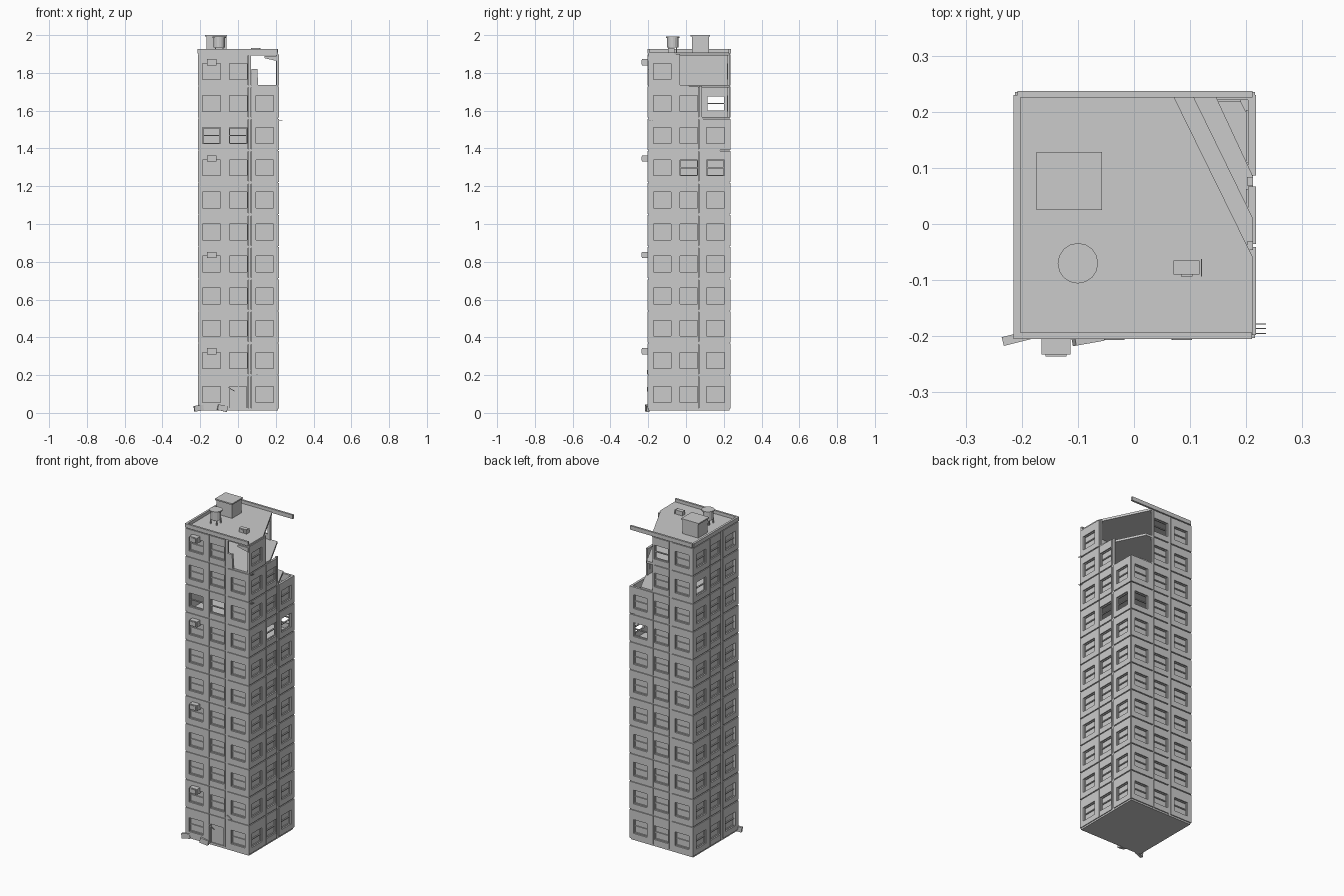
import bpy, bmesh
from math import radians
from mathutils import Matrix, Vector

if "Cube" in bpy.data.objects:
    bpy.data.objects.remove(bpy.data.objects["Cube"])

grey = bpy.data.materials.new("concrete_grey")
grey.use_nodes = True
COLOR = (0.6, 0.6, 0.6, 1)
grey.diffuse_color = COLOR
grey.node_tree.nodes["Principled BSDF"].inputs["Base Color"].default_value = COLOR


def finish(bm, name):
    bmesh.ops.recalc_face_normals(bm, faces=bm.faces)
    mesh = bpy.data.meshes.new(name)
    bm.to_mesh(mesh)
    bm.free()
    mesh.materials.append(grey)
    ob = bpy.data.objects.new(name, mesh)
    bpy.context.collection.objects.link(ob)
    return ob


def box(bm, x0, x1, y0, y1, z0, z1, frame=Matrix()):
    size = Matrix.Diagonal((x1 - x0, y1 - y0, z1 - z0, 1))
    mid = Matrix.Translation(((x0 + x1) / 2, (y0 + y1) / 2, (z0 + z1) / 2))
    bmesh.ops.create_cube(bm, size=1, matrix=frame @ mid @ size)


def single_box(name, *bounds, frame=Matrix()):
    bm = bmesh.new()
    box(bm, *bounds, frame=frame)
    return finish(bm, name)


def prism(name, points, direction):
    bm = bmesh.new()
    face = bm.faces.new([bm.verts.new(p) for p in points])
    ext = bmesh.ops.extrude_face_region(bm, geom=[face], use_keep_orig=True)
    moved = [v for v in ext["geom"] if isinstance(v, bmesh.types.BMVert)]
    bmesh.ops.translate(bm, verts=moved, vec=direction)
    return finish(bm, name)


# Storeys and overall layout
FLOORS = 11
CX, CY, HX, HY = 0.002, 0.016, 0.215, 0.219


def base(i):
    return 0.02 if i == 0 else 0.2 + 0.17 * (i - 1)


# Each side: local x runs along the wall, local y points into the building
def side_frame(angle, half):
    turn = Matrix.Rotation(radians(angle), 4, 'Z')
    return Matrix.Translation((CX, CY, 0)) @ turn @ Matrix.Translation((0, -half, 0))


SIDES = {"front": side_frame(0, HY), "right": side_frame(90, HX),
         "back": side_frame(180, HY), "left": side_frame(270, HX)}
BAYS = [(-0.214, -0.057, -0.142), (-0.052, 0.051, -0.001), (0.07, 0.214, 0.14)]
MULLIONS = [(-0.062, -0.047), (0.053, 0.068)]

# Broken corner: panels that are gone, and windows that lost their glass
MISSING = {("front", 10, 2), ("right", 10, 1), ("right", 10, 2),
           ("right", 9, 2), ("back", 10, 0), ("back", 9, 0)}
OPEN = {("front", 8, 0), ("front", 8, 1), ("right", 7, 1), ("right", 7, 2),
        ("back", 7, 0), ("back", 10, 1), ("left", 9, 0)}
T = 0.014


def panel(bm, side, floor, bay):
    f = SIDES[side]
    u0, u1, c = BAYS[bay]
    z0, z1 = base(floor) + 0.003, base(floor + 1) - 0.003
    door = (side, floor, bay) == ("front", 0, 1)
    w0, w1 = c - 0.047, c + 0.047
    s0, s1 = base(floor) + 0.036, base(floor) + 0.12
    if door:
        w0, w1, s0 = -0.046, 0.044, z0
    # wall around the opening
    box(bm, u0, w0, 0, T, z0, z1, f)
    box(bm, w1, u1, 0, T, z0, z1, f)
    box(bm, w0, w1, 0, T, s1, z1, f)
    if door:
        box(bm, w0, w1, 0.01, 0.016, s0, s1, f)
        box(bm, -0.003, 0.003, 0.007, 0.012, s0, s1, f)
        return
    box(bm, w0, w1, 0, T, z0, s0, f)
    # sash frame and panes
    mid = (s0 + s1) / 2
    box(bm, w0, w1, 0.008, 0.016, mid - 0.003, mid + 0.003, f)
    for a in (w0, w1 - 0.004):
        box(bm, a, a + 0.004, 0.008, 0.016, s0, s1, f)
    for a in (s0, s1 - 0.004):
        box(bm, w0, w1, 0.008, 0.016, a, a + 0.004, f)
    if (side, floor, bay) not in OPEN:
        box(bm, w0, w1, 0.014, 0.017, s0, s1, f)


# Panel walls with recessed strips between the bays
for side, f in SIDES.items():
    walls, strips = bmesh.new(), bmesh.new()
    for floor in range(FLOORS):
        present = [(side, floor, b) not in MISSING for b in range(3)]
        for bay in range(3):
            if present[bay]:
                panel(walls, side, floor, bay)
        for g, (a, b) in enumerate(MULLIONS):
            if present[g] or present[g + 1]:
                box(strips, a, b, 0.005, 0.016, base(floor), base(floor + 1), f)
    finish(walls, side + "_wall_panels")
    finish(strips, side + "_wall_strips")

# Floor slabs, the upper ones broken off along a diagonal
X0, X1, Y0, Y1 = -0.208, 0.212, -0.198, 0.229
CUTS = {11: (0.07, -0.06), 10: (0.105, 0.01), 9: (0.145, 0.085), 8: (0.185, 0.175)}
for i in range(FLOORS + 1):
    z = base(i) - 0.007
    corner = [(X1, Y1)]
    if i in CUTS:
        corner = [(X1, CUTS[i][1]), (CUTS[i][0], Y1)]
    outline = [(X0, Y0), (X1, Y0)] + corner + [(X0, Y1)]
    prism("roof_slab" if i == FLOORS else "floor_slab",
          [(x, y, z) for x, y in outline], (0, 0, 0.014))

# Parapet on three sides; the back one overhangs the broken corner
bm = bmesh.new()
box(bm, -0.215, 0.21, -0.205, -0.193, 1.902, 1.926)
box(bm, -0.215, -0.202, -0.2, 0.23, 1.902, 1.926)
box(bm, -0.208, 0.211, 0.225, 0.237, 1.902, 1.926)
finish(bm, "parapet")

# Remains of the broken front panel
prism("broken_panel", [(0.072, -0.203, z0) if k == 0 else (0.072 + k, -0.203, z0)
                       for k, z0 in ((0, 1.733), (0.035, 1.733), (0.03, 1.82), (0, 1.82))],
      (0, T, 0))
prism("hanging_fragment", [(0.14, -0.203, 1.89), (0.21, -0.203, 1.89),
                           (0.21, -0.203, 1.862), (0.14, -0.203, 1.878)], (0, T, 0))

# Reinforcing bars sticking out of the slabs
bm = bmesh.new()
for z in (1.55, 1.725):
    for y in (-0.195, -0.186, -0.178):
        box(bm, 0.2, 0.235, y - 0.001, y + 0.001, z - 0.001, z + 0.001)
finish(bm, "rebar")

# Window air conditioners
bm = bmesh.new()
for floor in (1, 4, 7, 10):
    z = base(floor) + 0.11
    box(bm, -0.165, -0.113, -0.233, -0.195, z, z + 0.033)
    box(bm, -0.158, -0.12, -0.236, -0.23, z + 0.005, z + 0.028)
finish(bm, "air_conditioners")

# Stair house on the roof
bm = bmesh.new()
box(bm, -0.168, -0.062, 0.032, 0.122, 1.9, 1.993)
box(bm, -0.174, -0.057, 0.025, 0.128, 1.992, 2.0)
finish(bm, "stair_house")

# Water tank on legs
bm = bmesh.new()
for r, z0, z1 in ((0.03, 1.935, 1.985), (0.036, 1.985, 1.992)):
    bmesh.ops.create_cone(bm, cap_ends=True, segments=16, radius1=r, radius2=r, depth=z1 - z0,
                          matrix=Matrix.Translation((-0.1, -0.07, (z0 + z1) / 2)))
for sx in (-0.12, -0.08):
    for sy in (-0.09, -0.05):
        box(bm, sx - 0.003, sx + 0.003, sy - 0.003, sy + 0.003, 1.9, 1.937)
finish(bm, "water_tank")

# Roof vent
bm = bmesh.new()
box(bm, 0.07, 0.117, -0.09, -0.065, 1.905, 1.932)
box(bm, 0.084, 0.104, -0.094, -0.088, 1.91, 1.927)
box(bm, 0.119, 0.121, -0.094, -0.062, 1.905, 1.932)
finish(bm, "roof_vent")

# Rubble at the foot of the wall, and loose bars on the front
for name, x, y, turn, tilt, w in (("rubble_left", -0.208, -0.203, 14, -8, 0.05),
                                  ("rubble_right", -0.082, -0.205, 10, 12, 0.052)):
    frame = (Matrix.Translation((x, y, 0.026)) @ Matrix.Rotation(radians(turn), 4, 'Z')
             @ Matrix.Rotation(radians(tilt), 4, 'Y'))
    single_box(name, -w / 2, w / 2, -0.008, 0.008, -0.016, 0.014, frame=frame)
for x, z in ((-0.035, 0.125), (0.085, 0.215)):
    frame = Matrix.Translation((x, -0.205, z)) @ Matrix.Rotation(radians(30), 4, 'Y')
    single_box("loose_bar", -0.02, 0.02, -0.002, 0.002, -0.002, 0.002, frame=frame)
